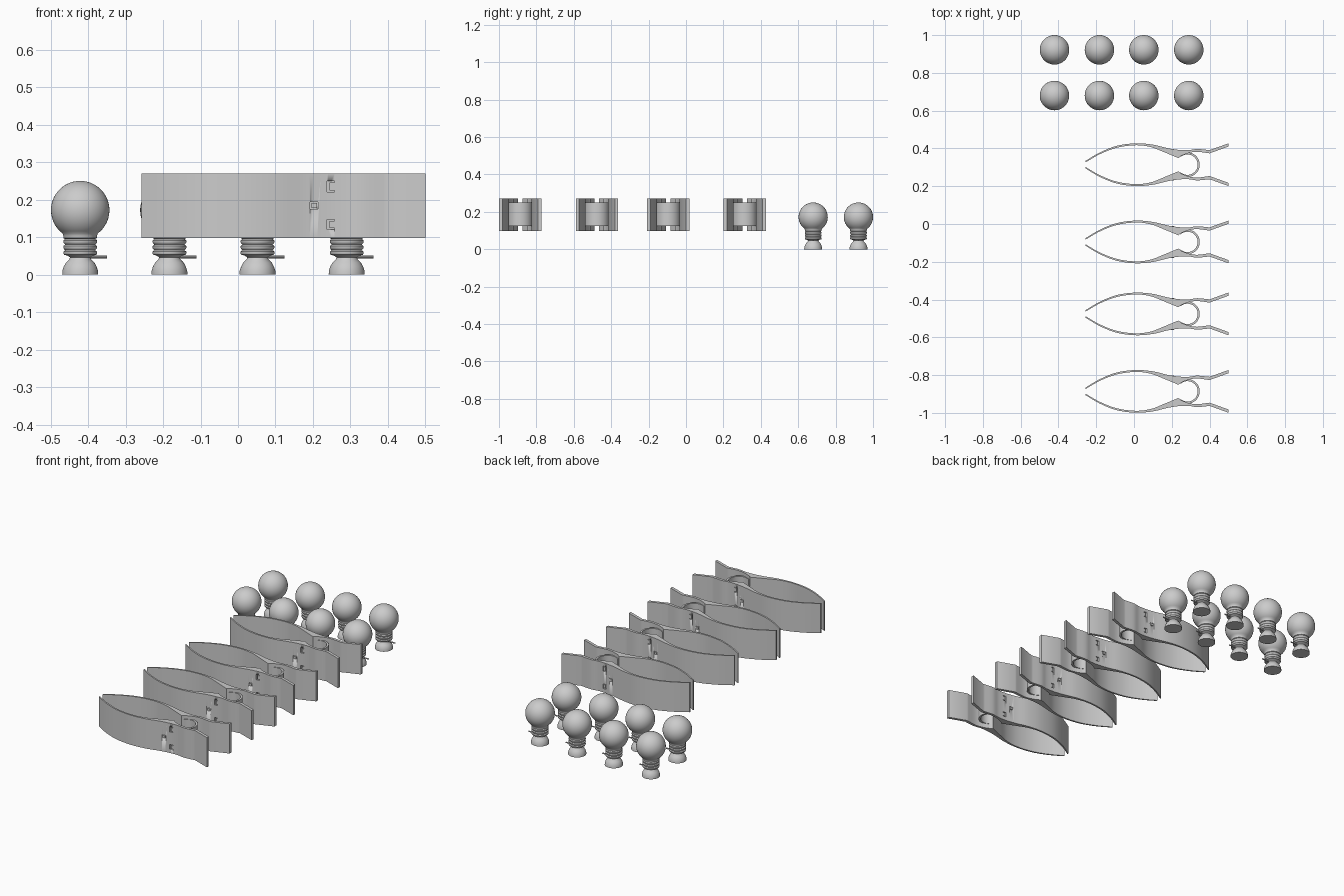
import bpy, bmesh
from math import sin, cos, pi, radians, sqrt, acos
from mathutils import Vector, Matrix

if "Cube" in bpy.data.objects:
    bpy.data.objects.remove(bpy.data.objects["Cube"])

Z0, Z1 = 0.098, 0.27


def make_object(name, bm, angle=30):
    bmesh.ops.recalc_face_normals(bm, faces=bm.faces)
    me = bpy.data.meshes.new(name)
    bm.to_mesh(me)
    bm.free()
    ob = bpy.data.objects.new(name, me)
    bpy.context.collection.objects.link(ob)
    bpy.ops.object.select_all(action='DESELECT')
    ob.select_set(True)
    bpy.context.view_layer.objects.active = ob
    bpy.ops.object.shade_smooth_by_angle(angle=radians(angle))
    return ob


def smooth(pts, n=6):
    """Catmull-Rom curve through the points."""
    p = [Vector(q) for q in pts]
    p = [2 * p[0] - p[1]] + p + [2 * p[-1] - p[-2]]
    out = []
    for i in range(1, len(p) - 2):
        a, b, c, d = p[i - 1:i + 3]
        for k in range(n):
            t = k / n
            out.append(0.5 * (2 * b + (c - a) * t + (2 * a - 5 * b + 4 * c - d) * t * t
                              + (3 * b - a - 3 * c + d) * t ** 3))
    return out + [p[-2]]


def prism(bm, outline, z0, z1):
    """Extrude a closed xy outline between two heights."""
    f = bm.faces.new([bm.verts.new((x, y, z0)) for x, y in outline])
    r = bmesh.ops.extrude_face_region(bm, geom=[f])
    top = [v for v in r['geom'] if isinstance(v, bmesh.types.BMVert)]
    bmesh.ops.translate(bm, verts=top, vec=(0, 0, z1 - z0))


def box(bm, lo, hi):
    lo, hi = Vector(lo), Vector(hi)
    m = Matrix.Translation((lo + hi) / 2) @ Matrix.Diagonal((*(hi - lo), 1))
    bmesh.ops.create_cube(bm, size=1, matrix=m)


# Clip arm cross-section: bowed jaw, thickened pivot, flared grip
outer = smooth([(-0.257, 0.02), (-0.18, 0.065), (-0.09, 0.1), (0.01, 0.113), (0.1, 0.106),
                (0.18, 0.087), (0.24, 0.078), (0.29, 0.077), (0.335, 0.083), (0.4, 0.077)])
inner_front = smooth([(-0.257, 0.012), (-0.18, 0.056), (-0.09, 0.09), (0.01, 0.103),
                      (0.09, 0.093), (0.16, 0.066), (0.235, 0.035)])
inner_back = smooth([(0.25, 0.047), (0.29, 0.062), (0.335, 0.068), (0.4, 0.06)])
arm = outer + [Vector((0.5, 0.113)), Vector((0.5, 0.096))] + inner_back[::-1] + inner_front[::-1]


def make_arm(name, side):
    bm = bmesh.new()
    prism(bm, [(x, y * side) for x, y in arm], Z0, Z1)
    ob = make_object(name, bm)
    # Shallow pockets where the spring tabs seat
    cut = bmesh.new()
    for x0, x1, z0, z1 in [(0.192, 0.214, 0.175, 0.194), (0.237, 0.257, 0.22, 0.25),
                           (0.237, 0.257, 0.12, 0.147)]:
        ys = sorted((0.066 * side, 0.15 * side))
        box(cut, (x0, ys[0], z0), (x1, ys[1], z1))
    cutter = make_object("pocket_cutter", cut)
    mod = ob.modifiers.new("pockets", 'BOOLEAN')
    mod.operation = 'DIFFERENCE'
    mod.solver = 'EXACT'
    mod.object = cutter
    bpy.context.view_layer.objects.active = ob
    bpy.ops.object.modifier_apply(modifier=mod.name)
    bpy.data.objects.remove(cutter)
    # Tabs partly filling the pockets
    bm = bmesh.new()
    ys = sorted((0.06 * side, 0.084 * side))
    box(bm, (0.196, ys[0], 0.178), (0.211, ys[1], 0.191))
    for z0, z1 in [(0.224, 0.246), (0.124, 0.143)]:
        ys = sorted((0.06 * side, 0.076 * side))
        box(bm, (0.244, ys[0], z0), (0.257, ys[1], z1))
    return [ob, make_object(name + "_tabs", bm)]


# C-shaped spring band
def make_spring():
    angs = [radians(-132 + 264 * i / 40) for i in range(41)]
    ring = [(0.283 + r * cos(a), r * sin(a))
            for r, seq in ((0.065, angs), (0.054, angs[::-1])) for a in seq]
    bm = bmesh.new()
    prism(bm, ring, 0.125, 0.25)
    return make_object("clip_spring", bm)


# Turned bulb with threaded neck
def make_bulb():
    prof = [(0, 0), (0.048, 0), (0.0475, 0.01), (0.044, 0.021), (0.038, 0.032),
            (0.029, 0.041), (0.027, 0.046), (0.035, 0.051)]
    for z in (0.056, 0.071, 0.086):
        prof += [(0.043, z - 0.003), (0.045, z), (0.045, z + 0.005),
                 (0.043, z + 0.007), (0.040, z + 0.009)]
    prof += [(0.044, 0.097), (0.045, 0.104)]
    R, zc = 0.078, 0.172
    start = pi - acos(sqrt(1 - (0.047 / R) ** 2))
    prof += [(R * sin(start * (1 - i / 20)), zc + R * cos(start * (1 - i / 20)))
             for i in range(20)] + [(0, zc + R)]
    bm = bmesh.new()
    vs = [bm.verts.new((r, 0, z)) for r, z in prof]
    es = [bm.edges.new(p) for p in zip(vs, vs[1:])]
    bmesh.ops.spin(bm, geom=vs + es, axis=(0, 0, 1), cent=(0, 0, 0), angle=2 * pi, steps=48)
    bmesh.ops.remove_doubles(bm, verts=bm.verts, dist=1e-5)
    bulb = make_object("bulb", bm, 35)
    # Thin contact pin at the neck
    bm = bmesh.new()
    m = Matrix.Translation((0.041, 0, 0.047)) @ Matrix.Rotation(pi / 2, 4, 'Y')
    bmesh.ops.create_cone(bm, cap_ends=True, segments=12, radius1=0.0035, radius2=0.0035,
                          depth=0.062, matrix=m)
    return [bulb, make_object("bulb_pin", bm)]


def repeat(parts, places):
    for i, (x, y) in enumerate(places):
        for p in parts:
            ob = p
            if i:
                ob = p.copy()
                bpy.context.collection.objects.link(ob)
            ob.location = (x, y, 0)


clip = make_arm("clip_arm_back", 1) + make_arm("clip_arm_front", -1) + [make_spring()]
repeat(clip, [(0, y) for y in (0.314, -0.095, -0.476, -0.886)])
repeat(make_bulb(), [(x, y) for x in (-0.421, -0.183, 0.052, 0.29) for y in (0.68, 0.922)])
